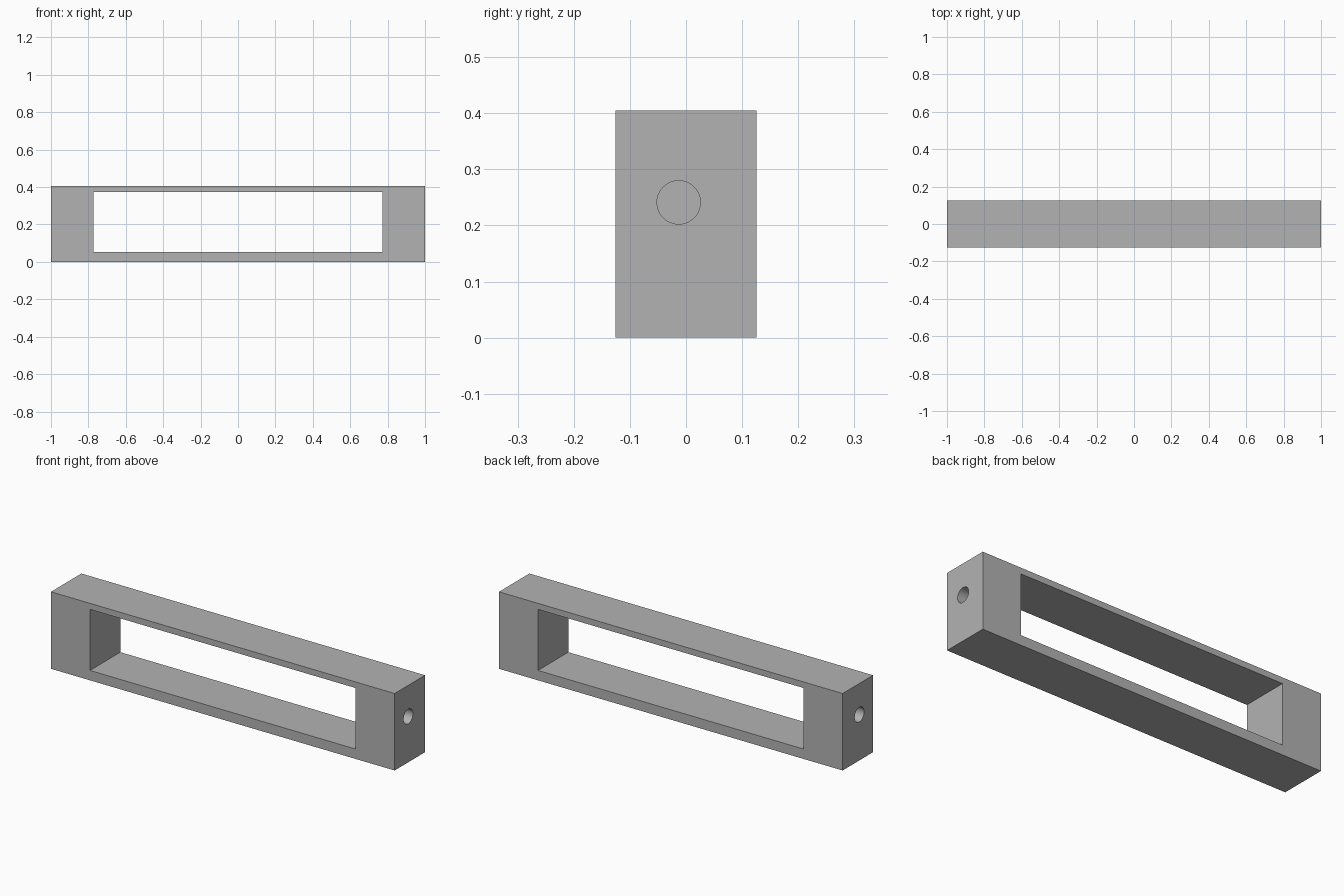
import bpy
import bmesh
from mathutils import Matrix, Vector

if "Cube" in bpy.data.objects:
    bpy.data.objects.remove(bpy.data.objects["Cube"], do_unlink=True)

HALF_DEPTH = 0.126
HEIGHT = 0.405
HOLE_DEPTH = 0.15

# Plain grey material
grey = bpy.data.materials.new("plain_grey")
grey.use_nodes = True
colour = (0.45, 0.45, 0.45, 1)
grey.diffuse_color = colour
grey.node_tree.nodes["Principled BSDF"].inputs["Base Color"].default_value = colour


def add_object(name, bm):
    mesh = bpy.data.meshes.new(name)
    bm.to_mesh(mesh)
    bm.free()
    mesh.materials.append(grey)
    obj = bpy.data.objects.new(name, mesh)
    bpy.context.collection.objects.link(obj)
    return obj


def box(name, low, high):
    low, high = Vector(low), Vector(high)
    bm = bmesh.new()
    bmesh.ops.create_cube(bm, size=1, matrix=Matrix.Translation((low + high) / 2)
                          @ Matrix.Diagonal((*(high - low), 1)))
    return add_object(name, bm)


def end_drill(name, side):
    bm = bmesh.new()
    place = Matrix.Translation((side, -0.013, 0.241)) @ Matrix.Rotation(1.5707963, 4, "Y")
    bmesh.ops.create_cone(bm, cap_ends=True, segments=48, radius1=0.0387,
                          radius2=0.0387, depth=2 * HOLE_DEPTH, matrix=place)
    return add_object(name, bm)


# Rectangular frame body
frame = box("frame", (-1, -HALF_DEPTH, 0), (1, HALF_DEPTH, HEIGHT))

# Window through the middle and a blind round hole in each end
cutters = [
    box("window_cutter", (-0.773, -1, 0.052), (0.773, 1, 0.373)),
    end_drill("left_hole_cutter", 1),
    end_drill("right_hole_cutter", -1),
]
bpy.context.view_layer.objects.active = frame
for cutter in cutters:
    cut = frame.modifiers.new(cutter.name, "BOOLEAN")
    cut.operation = "DIFFERENCE"
    cut.solver = "EXACT"
    cut.object = cutter
    bpy.ops.object.modifier_apply(modifier=cut.name)
for cutter in cutters:
    bpy.data.objects.remove(cutter, do_unlink=True)

# Smooth hole walls with crisp edges elsewhere
bpy.ops.object.select_all(action="DESELECT")
frame.select_set(True)
bpy.ops.object.shade_smooth_by_angle(angle=0.5)
